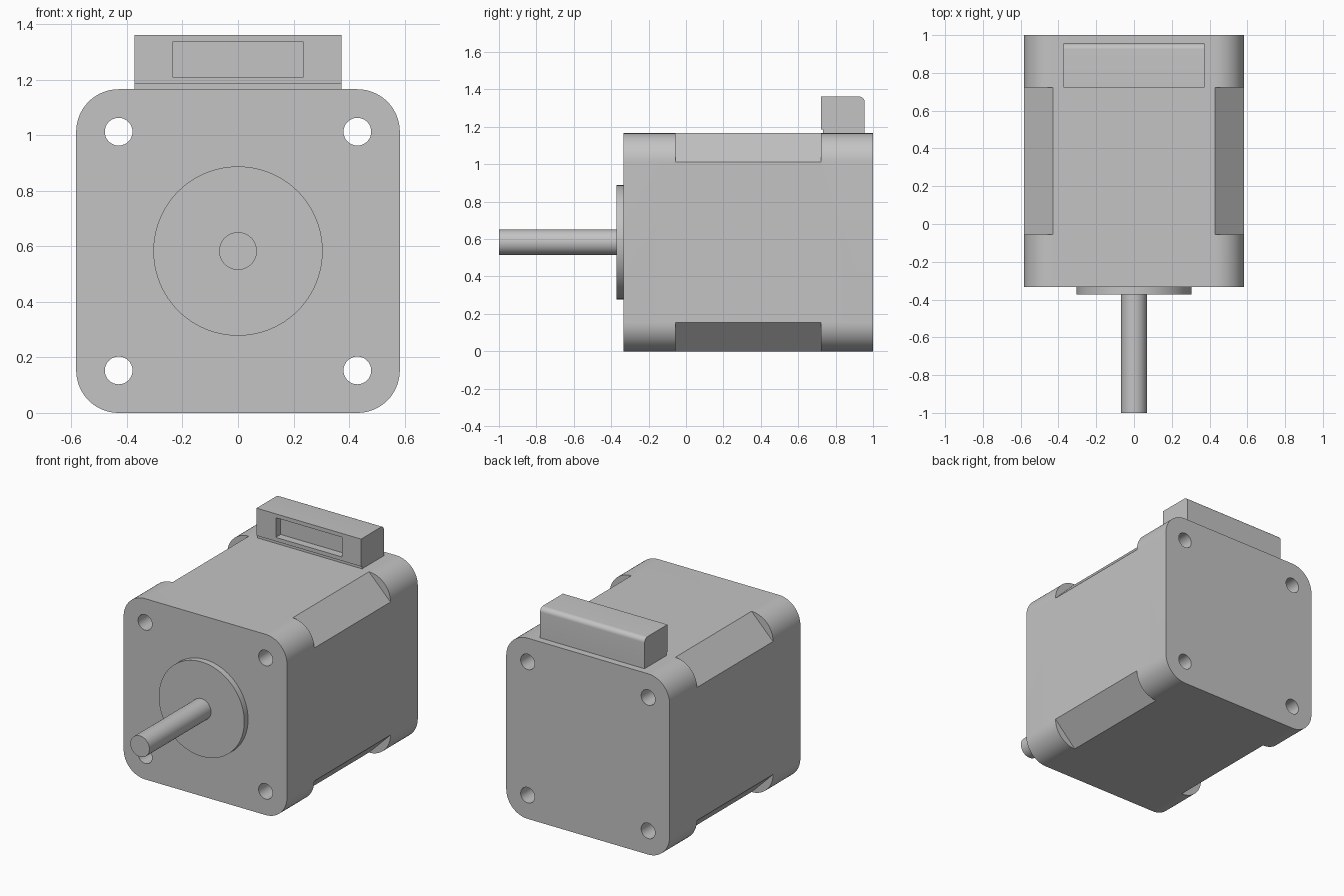
import bpy
import bmesh
from math import pi, cos, sin, radians

default = bpy.data.objects.get("Cube")
if default:
    bpy.data.objects.remove(default, do_unlink=True)

HALF = 0.583            # half width of the square housing
HOLE = 0.43             # offset of the screw holes and corner centres
CORNER = HALF - HOLE    # corner radius
FRONT, BACK = -0.333, 1.0

metal = bpy.data.materials.new("grey metal")
metal.use_nodes = True
grey = (0.55, 0.55, 0.55, 1)
metal.diffuse_color = grey
metal.node_tree.nodes["Principled BSDF"].inputs["Base Color"].default_value = grey


def prism(bm, outline, y0, y1):
    """Extrude an (x, z) outline along y."""
    face = bm.faces.new([bm.verts.new((x, y0, z)) for x, z in outline])
    new = bmesh.ops.extrude_face_region(bm, geom=[face])["geom"]
    verts = [v for v in new if isinstance(v, bmesh.types.BMVert)]
    bmesh.ops.translate(bm, verts=verts, vec=(0, y1 - y0, 0))


def arc(cx, cz, r, start, end, steps):
    angles = [start + (end - start) * i / steps for i in range(steps + 1)]
    return [(cx + r * cos(a), cz + r * sin(a)) for a in angles]


def circle(cx, cz, r, steps=48):
    return arc(cx, cz, r, 0, 2 * pi, steps)[:-1]


def finish(name, bm):
    bmesh.ops.recalc_face_normals(bm, faces=bm.faces)
    mesh = bpy.data.meshes.new(name)
    bm.to_mesh(mesh)
    bm.free()
    mesh.materials.append(metal)
    obj = bpy.data.objects.new(name, mesh)
    bpy.context.collection.objects.link(obj)
    return obj


def select(obj):
    bpy.ops.object.select_all(action="DESELECT")
    obj.select_set(True)
    bpy.context.view_layer.objects.active = obj


def cut(obj, bm):
    """Subtract the solid in bm from obj."""
    cutter = finish("cutter", bm)
    cutter.hide_render = True
    mod = obj.modifiers.new("cut", "BOOLEAN")
    mod.operation, mod.solver, mod.object = "DIFFERENCE", "EXACT", cutter
    select(obj)
    bpy.ops.object.modifier_apply(modifier=mod.name)
    bpy.data.objects.remove(cutter, do_unlink=True)


def box(bm, x, y0, y1, z0, z1):
    prism(bm, [(-x, z0), (x, z0), (x, z1), (-x, z1)], y0, y1)


corners = [(1, 1), (-1, 1), (-1, -1), (1, -1)]

# Housing: rounded square block
bm = bmesh.new()
outline = []
for i, (sx, sz) in enumerate(corners):
    outline += arc(sx * HOLE, HALF + sz * HOLE, CORNER, i * pi / 2, (i + 1) * pi / 2, 16)
prism(bm, outline, FRONT, BACK)
housing = finish("housing", bm)

# Screw holes through the housing, and flat corners along its middle
bm = bmesh.new()
for sx, sz in corners:
    prism(bm, circle(sx * HOLE, HALF + sz * HOLE, 0.05, 32), FRONT - 0.1, BACK + 0.1)
    near, far = HOLE - 0.101, HALF + 0.1
    prism(bm, [(sx * far, HALF + sz * near), (sx * far, HALF + sz * far),
               (sx * near, HALF + sz * far)], -0.055, 0.722)
cut(housing, bm)

# Pilot boss and shaft
bm = bmesh.new()
prism(bm, circle(0, HALF, 0.305, 96), -0.372, FRONT)
boss = finish("pilot_boss", bm)
bm = bmesh.new()
prism(bm, circle(0, HALF, 0.068), -1.0, -0.372)
shaft = finish("shaft", bm)

# Connector: block with a rounded rear top edge and a shallow socket
bm = bmesh.new()
box(bm, 0.373, 0.722, 0.955, 1.16, 1.362)
edge = [e for e in bm.edges if all(v.co.y > 0.9 and v.co.z > 1.3 for v in e.verts)]
bmesh.ops.bevel(bm, geom=edge, offset=0.03, segments=8, affect="EDGES", profile=0.5)
connector = finish("connector", bm)
bm = bmesh.new()
box(bm, 0.236, 0.6, 0.772, 1.21, 1.337)
box(bm, 0.5, 0.6, 0.732, 1.1, 1.185)
cut(connector, bm)

for obj in (housing, boss, shaft, connector):
    select(obj)
    bpy.ops.object.shade_smooth_by_angle(angle=radians(30))
